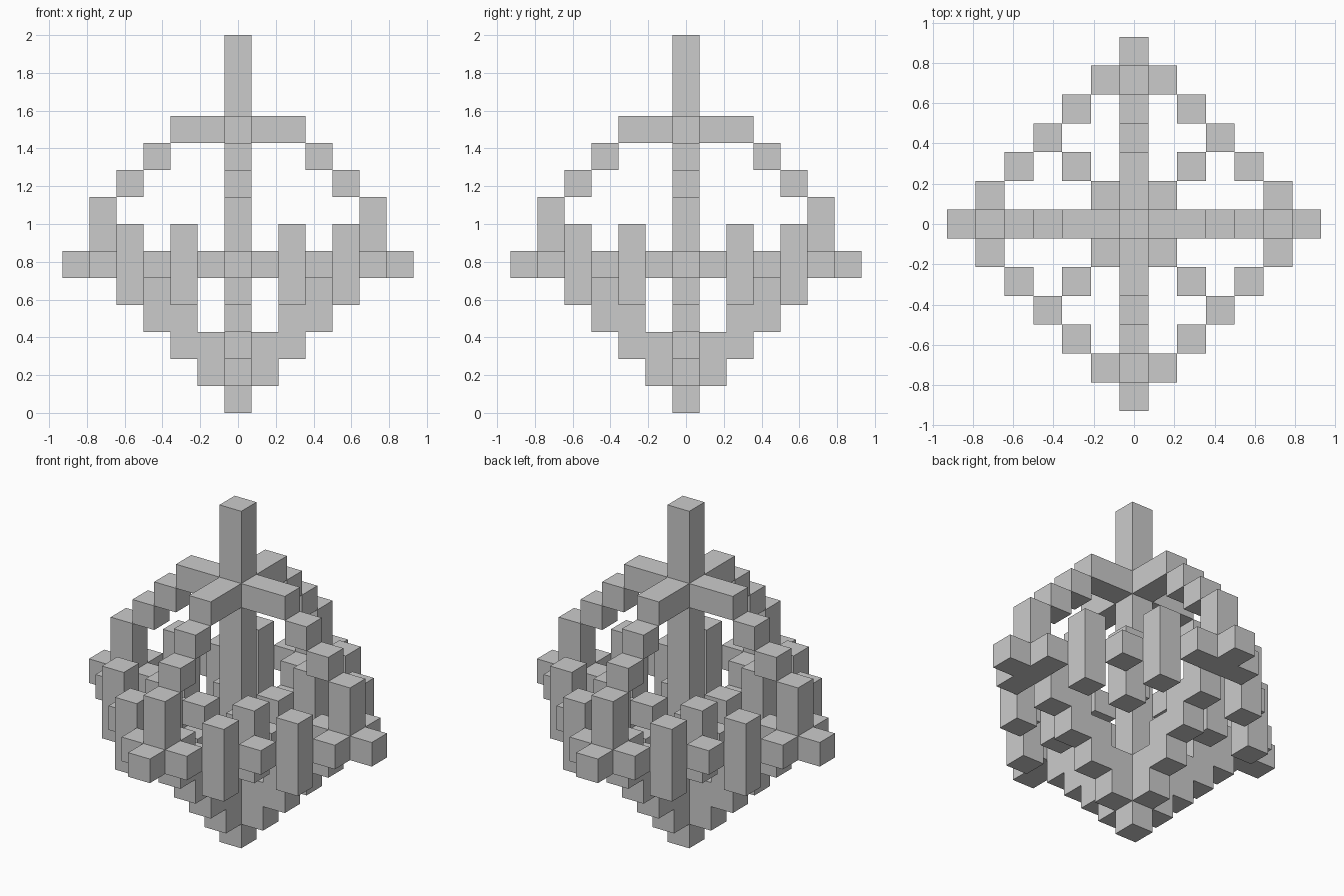
import bpy, bmesh
from mathutils import Vector

if "Cube" in bpy.data.objects:
    bpy.data.objects.remove(bpy.data.objects["Cube"])

U = 2 / 14  # one block


def four(cells):
    """Repeat (radius, side, level) blocks around the four sides."""
    out = set()
    for x, y, z in cells:
        for _ in range(4):
            out.add((x, y, z))
            x, y = -y, x
    return out


def stack(x, y, low, high):
    return [(x, y, z) for z in range(low, high + 1)]


# Central pole and spire
parts = {"central_pole": set(stack(0, 0, 0, 13))}

# Stepped lower arms, two blocks deep at each step
parts["lower_arms"] = four(c for r in range(1, 5) for c in stack(r, 0, r, r + 1))

# Side tips and uprights carrying the upper arch
parts["side_uprights"] = four(stack(5, 0, 5, 7) + [(6, 0, 5)])
parts["upper_arch"] = four([(4, 0, 8), (3, 0, 9), (2, 0, 10), (1, 0, 10)])

# Diamond ring with tall posts
parts["ring_blocks"] = four([(5, 1, 5), (5, -1, 5), (3, 3, 5)])
parts["ring_posts"] = four(stack(4, 2, 4, 6) + stack(4, -2, 4, 6))

# Diagonal blocks and posts inside the ring
parts["inner_blocks"] = four([(1, 1, 5)])
parts["inner_posts"] = four(stack(2, 2, 4, 6))

solid = set().union(*parts.values())


def build(name, cells):
    """Make the outer skin of a group of blocks."""
    bm = bmesh.new()
    for c in sorted(cells):
        base = Vector((c[0], c[1], c[2] + 0.5))
        for axis in range(3):
            for s in (-1, 1):
                near = list(c)
                near[axis] += s
                if tuple(near) in solid:
                    continue
                n, a, b = Vector(), Vector(), Vector()
                n[axis] = s * 0.5
                a[(axis + 1) % 3] = 0.5
                b[(axis + 2) % 3] = 0.5 * s
                ring = (-a - b, a - b, a + b, b - a)
                bm.faces.new([bm.verts.new((base + n + p) * U) for p in ring])
    bmesh.ops.remove_doubles(bm, verts=bm.verts, dist=1e-4)
    bmesh.ops.dissolve_limit(bm, angle_limit=0.01, verts=bm.verts, edges=bm.edges)
    mesh = bpy.data.meshes.new(name)
    bm.to_mesh(mesh)
    bm.free()
    bpy.context.collection.objects.link(bpy.data.objects.new(name, mesh))


for part, cells in parts.items():
    build(part, cells)
